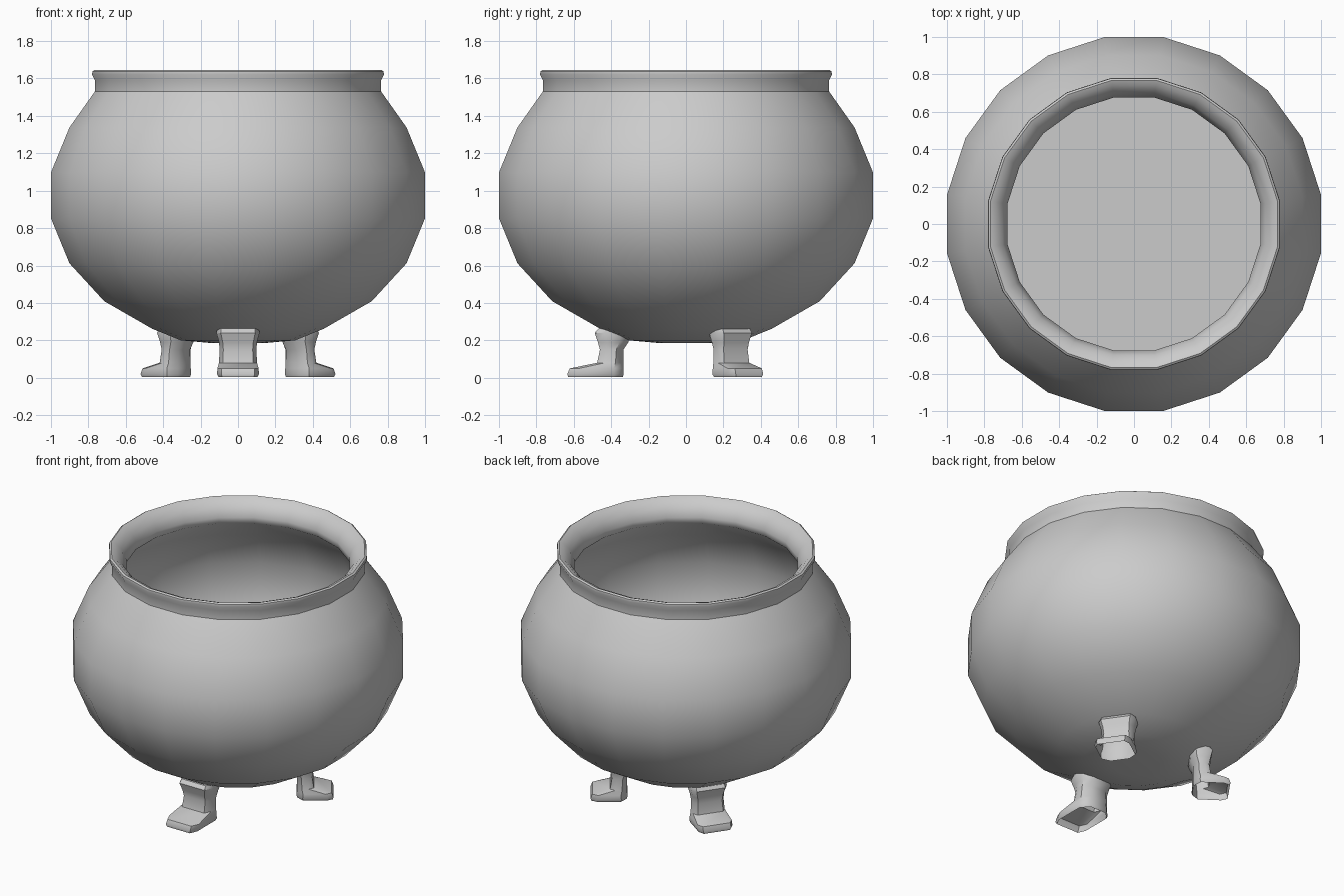
import bpy, bmesh, math
from mathutils import Matrix

SIDES = 20

cube = bpy.data.objects.get("Cube")
if cube:
    bpy.data.objects.remove(cube)


def finish(name, bm, angle):
    bmesh.ops.recalc_face_normals(bm, faces=bm.faces)
    mesh = bpy.data.meshes.new(name)
    bm.to_mesh(mesh)
    bm.free()
    obj = bpy.data.objects.new(name, mesh)
    bpy.context.collection.objects.link(obj)
    bpy.ops.object.select_all(action="DESELECT")
    obj.select_set(True)
    bpy.context.view_layer.objects.active = obj
    bpy.ops.object.shade_smooth_by_angle(angle=math.radians(angle))


def loft(bm, rings, cap_last=False):
    loops = [[bm.verts.new(p) for p in ring] for ring in rings]
    n = len(loops[0])
    for a, b in zip(loops, loops[1:]):
        for i in range(n):
            j = (i + 1) % n
            bm.faces.new((a[i], a[j], b[j], b[i]))
    if cap_last:
        bm.faces.new(loops[-1])


def circle(r, z):
    # half-step offset puts flat sides on the axes
    angles = [math.tau * (i + 0.5) / SIDES for i in range(SIDES)]
    return [(r * math.cos(a), r * math.sin(a), z) for a in angles]


def belly(radius, height, angles):
    return [(radius * math.cos(math.radians(a)), 0.975 + height * math.sin(math.radians(a)))
            for a in angles]


# Round bowl and neck, from the neck down to a slightly flattened base
# followed by the rim lip, funnel mouth, hollow inside and flat floor
outer = belly(1.024, 0.8, (27, 9, -9, -27, -45, -63))
bm = bmesh.new()
loft(bm, [circle(r, z) for r, z in [(0.775, 1.53)] + outer + [(0.31, 0.2), (0.16, 0.187)]],
     cap_last=True)
finish("bowl", bm, 40)

lip = [(0.775, 1.53), (0.775, 1.59), (0.79, 1.622), (0.788, 1.638), (0.777, 1.645),
       (0.75, 1.634), (0.71, 1.595), (0.685, 1.54), (0.69, 1.5)]
hollow = belly(1.0, 0.78, (27, 9, -9, -27, -43))
bm = bmesh.new()
loft(bm, [circle(r, z) for r, z in lip + hollow], cap_last=True)
finish("rim_and_inside", bm, 48)

# Leg sections: height, heel, toe, half width (measured from the foot centre)
SECTIONS = [(0.005, -0.145, 0.147, 0.105), (0.02, -0.15, 0.152, 0.112),
            (0.05, -0.148, 0.138, 0.11), (0.08, -0.148, -0.008, 0.102),
            (0.15, -0.148, -0.023, 0.098), (0.19, -0.175, -0.012, 0.102),
            (0.24, -0.185, 0.005, 0.115), (0.262, -0.185, -0.015, 0.112)]


def leg_ring(z, heel, toe, w):
    c = min(0.05, (toe - heel) * 0.3)
    return [(heel, -w * 0.55, z), (heel + c, -w, z), (toe - c, -w, z), (toe, -w * 0.8, z),
            (toe, w * 0.8, z), (toe - c, w, z), (heel + c, w, z), (heel, w * 0.55, z)]


def leg(name, x, y, degrees, stretch):
    bm = bmesh.new()
    loft(bm, [leg_ring(*s) for s in SECTIONS], cap_last=True)
    bm.transform(Matrix.Translation((x, y, 0)) @ Matrix.Rotation(math.radians(degrees), 4, "Z")
                 @ Matrix.Diagonal((stretch, 1, 1, 1)))
    finish(name, bm, 45)


leg("front_leg", 0, -0.483, -90, 1)
for side, name in ((1, "back_left_leg"), (-1, "back_right_leg")):
    leg(name, side * 0.377, 0.275, 90 - side * 55, 0.74)
